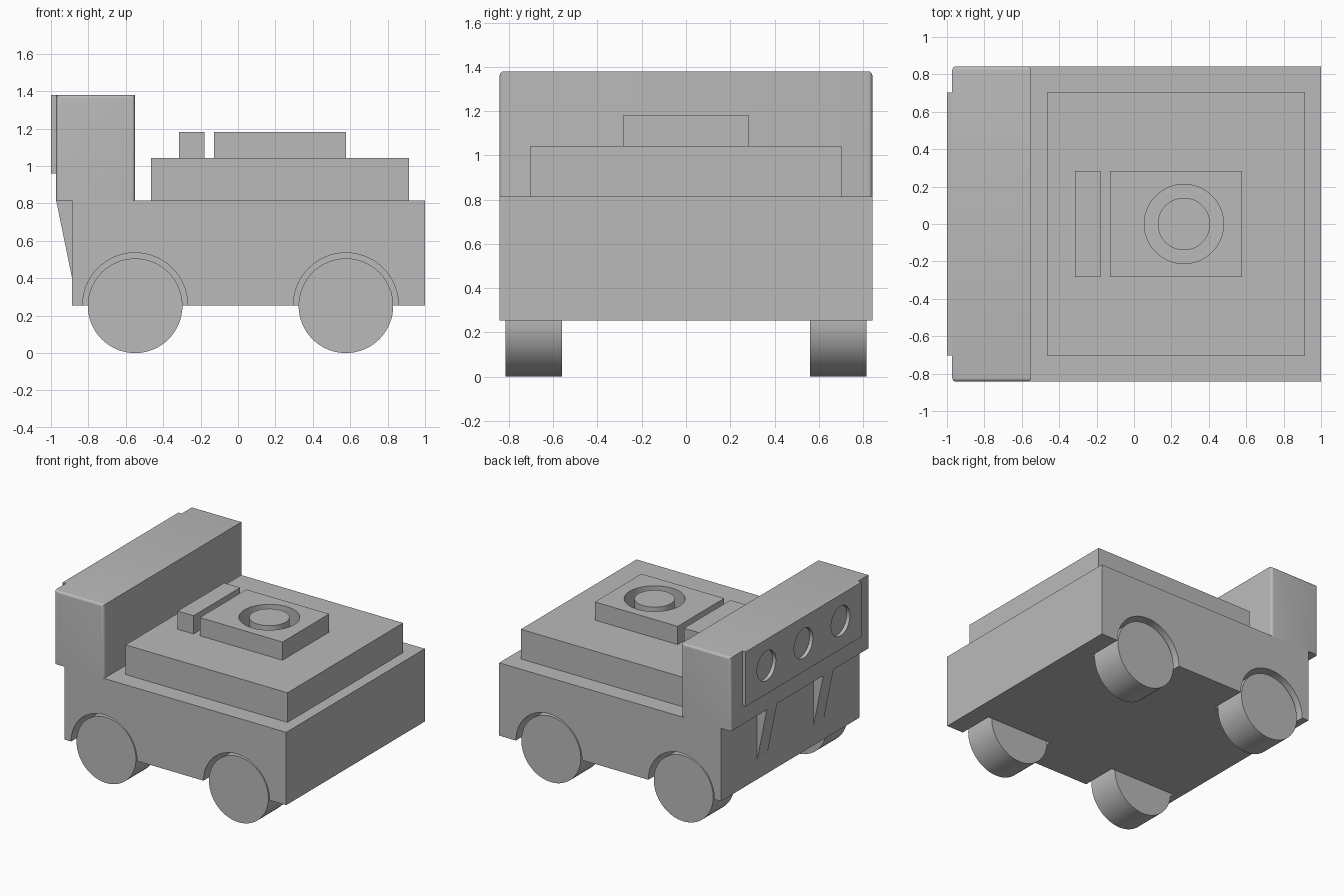
import bpy, bmesh, math
from mathutils import Matrix

if "Cube" in bpy.data.objects:
    bpy.data.objects.remove(bpy.data.objects["Cube"])

# Mid-grey paint shared by all parts
paint = bpy.data.materials.new("grey_paint")
paint.diffuse_color = (0.49, 0.49, 0.49, 1)
paint.use_nodes = True
paint.node_tree.nodes["Principled BSDF"].inputs["Base Color"].default_value = paint.diffuse_color


def new_object(name, bm):
    bmesh.ops.recalc_face_normals(bm, faces=bm.faces)
    mesh = bpy.data.meshes.new(name)
    bm.to_mesh(mesh)
    bm.free()
    mesh.materials.append(paint)
    ob = bpy.data.objects.new(name, mesh)
    bpy.context.collection.objects.link(ob)
    return ob


def box(name, x0, x1, y0, y1, z0, z1, bevel=None):
    bm = bmesh.new()
    bmesh.ops.create_cube(bm, size=1)
    for v in bm.verts:
        v.co = ((x0 + x1) / 2 + v.co.x * (x1 - x0),
                (y0 + y1) / 2 + v.co.y * (y1 - y0),
                (z0 + z1) / 2 + v.co.z * (z1 - z0))
    if bevel:
        edges = [e for e in bm.edges if bevel(*[v.co for v in e.verts])]
        bmesh.ops.bevel(bm, geom=edges, offset=0.02, segments=5,
                        profile=0.5, affect='EDGES')
    return new_object(name, bm)


def cylinder(name, axis, centre, radius, length):
    rot = {'X': Matrix.Rotation(math.pi / 2, 4, 'Y'),
           'Y': Matrix.Rotation(math.pi / 2, 4, 'X'),
           'Z': Matrix.Identity(4)}[axis]
    bm = bmesh.new()
    bmesh.ops.create_cone(bm, cap_ends=True, segments=64, radius1=radius,
                          radius2=radius, depth=length,
                          matrix=Matrix.Translation(centre) @ rot)
    return new_object(name, bm)


def smooth(ob):
    bpy.ops.object.select_all(action='DESELECT')
    ob.select_set(True)
    bpy.context.view_layer.objects.active = ob
    bpy.ops.object.shade_smooth_by_angle(angle=math.radians(30))


def cut(ob, cutters):
    for c in cutters:
        c.hide_render = True
        bpy.context.view_layer.objects.active = ob
        mod = ob.modifiers.new("cut", 'BOOLEAN')
        mod.operation = 'DIFFERENCE'
        mod.solver = 'EXACT'
        mod.object = c
        bpy.ops.object.modifier_apply(modifier=mod.name)
        bpy.data.objects.remove(c)
    smooth(ob)


AXLES = {"front": -0.55, "rear": 0.577}
AXLE_Z = 0.253

# Lower body with four wheel arches
body = box("body", -0.887, 1.0, -0.842, 0.842, 0.255, 0.815)
cut(body, [cylinder("arch_cutter", 'Y', (x, s * 0.76, 0.255), 0.281, 0.4)
           for x in AXLES.values() for s in (-1, 1)])

# Wheels
for end, x in AXLES.items():
    for side, s in (("right", -1), ("left", 1)):
        smooth(cylinder(f"{end}_{side}_wheel", 'Y',
                        (x, s * 0.688, AXLE_Z), 0.253, 0.256))


# Cab: rounded upright edges and rounded top side edges
def cab_edges(a, b):
    upright = abs(a.z - b.z) > 0.1
    top_side = abs(a.x - b.x) > 0.1 and a.z > 1.3
    return upright or top_side


smooth(box("cab", -0.972, -0.55, -0.842, 0.842, 0.815, 1.38, cab_edges))

# Front panel with three round windows
panel = box("window_panel", -1.0, -0.972, -0.703, 0.703, 0.96, 1.38)
cut(panel, [cylinder("window_cutter", 'X', (-0.985, y, 1.178), 0.114, 0.2)
            for y in (-0.45, 0, 0.45)])

# Wedge brackets under the cab overhang
for side, y0 in (("right", -0.405), ("left", 0.28)):
    bm = bmesh.new()
    verts = [bm.verts.new((x, y0, z)) for x, z in
             ((-0.887, 0.815), (-0.972, 0.815), (-0.887, 0.40))]
    face = bm.faces.new(verts)
    ext = bmesh.ops.extrude_face_region(bm, geom=[face])
    bmesh.ops.translate(bm, vec=(0, 0.125, 0), verts=[
        g for g in ext["geom"] if isinstance(g, bmesh.types.BMVert)])
    new_object(f"{side}_bracket", bm)

# Rear deck
box("deck", -0.465, 0.913, -0.703, 0.703, 0.815, 1.043)
box("small_deck_block", -0.315, -0.18, -0.283, 0.283, 1.043, 1.183)

# Hatch block with a round groove and central boss
hatch = box("hatch_block", -0.127, 0.577, -0.283, 0.283, 1.043, 1.183)
cut(hatch, [cylinder("groove_cutter", 'Z', (0.267, 0, 1.113), 0.212, 0.4)])
smooth(cylinder("hatch_boss", 'Z', (0.267, 0, 1.113), 0.14, 0.14))
